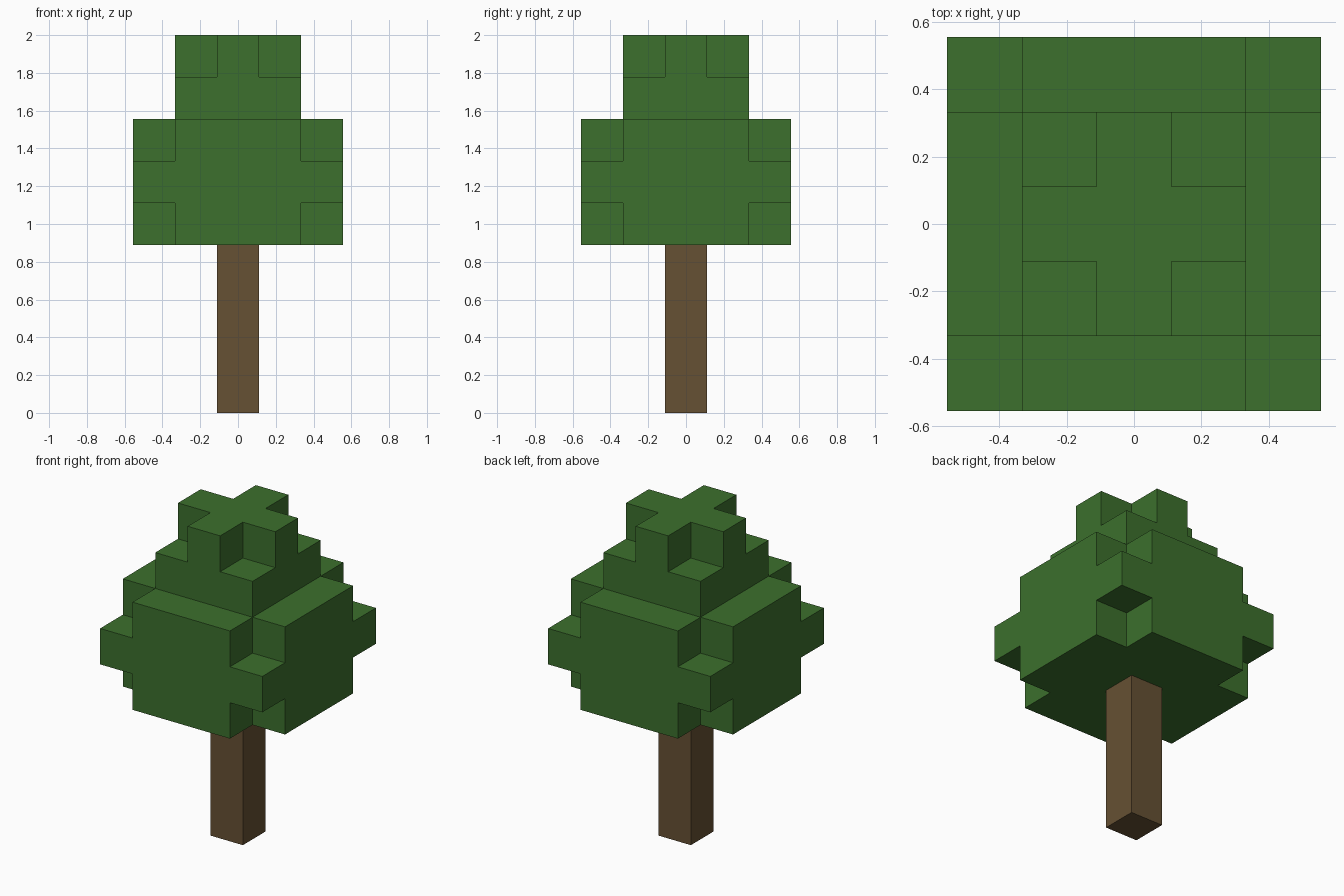
import bpy
import bmesh
import math
from mathutils import Vector

cube = bpy.data.objects.get("Cube")
if cube:
    bpy.data.objects.remove(cube, do_unlink=True)

U = 2 / 9  # edge length of one block


def make_material(name, color):
    mat = bpy.data.materials.new(name)
    mat.use_nodes = True
    mat.diffuse_color = color
    mat.node_tree.nodes["Principled BSDF"].inputs["Base Color"].default_value = color
    return mat


def square(radius, notched):
    """Block cells of a square layer, optionally without its four corners."""
    span = range(-radius, radius + 1)
    return [(x, y) for x in span for y in span
            if not (notched and abs(x) == radius and abs(y) == radius)]


def block_object(name, layers, first_level, mat):
    """Outer skin of stacked block layers, merged into large flat faces."""
    cells = {(x, y, first_level + i) for i, layer in enumerate(layers) for x, y in layer}
    bm = bmesh.new()
    for cell in cells:
        center = Vector(cell) + Vector((0, 0, 0.5))
        for axis in range(3):
            for sign in (-1, 1):
                n = Vector((0, 0, 0))
                n[axis] = sign
                if tuple(int(a + b) for a, b in zip(cell, n)) in cells:
                    continue
                a = Vector((0, 0, 0))
                a[(axis + 1) % 3] = 0.5
                b = n.cross(a)
                mid = center + n / 2
                corners = (mid + a + b, mid - a + b, mid - a - b, mid + a - b)
                bm.faces.new([bm.verts.new(c * U) for c in corners])
    bmesh.ops.remove_doubles(bm, verts=bm.verts, dist=U / 100)
    bmesh.ops.dissolve_limit(bm, angle_limit=math.radians(1),
                             verts=bm.verts, edges=bm.edges)
    mesh = bpy.data.meshes.new(name)
    bm.to_mesh(mesh)
    bm.free()
    mesh.materials.append(mat)
    obj = bpy.data.objects.new(name, mesh)
    bpy.context.collection.objects.link(obj)
    return obj


leaf_green = make_material("leaf green", (0.045, 0.162, 0.026, 1))
bark_brown = make_material("bark brown", (0.133, 0.082, 0.033, 1))

# Trunk: a single column of four blocks
block_object("trunk", [square(0, False)] * 4, 0, bark_brown)

# Foliage: wide lower crown, then a narrow top ending in a cross
crown = [square(2, True), square(2, False), square(2, True),
         square(1, False), square(1, True)]
block_object("foliage", crown, 4, leaf_green)
